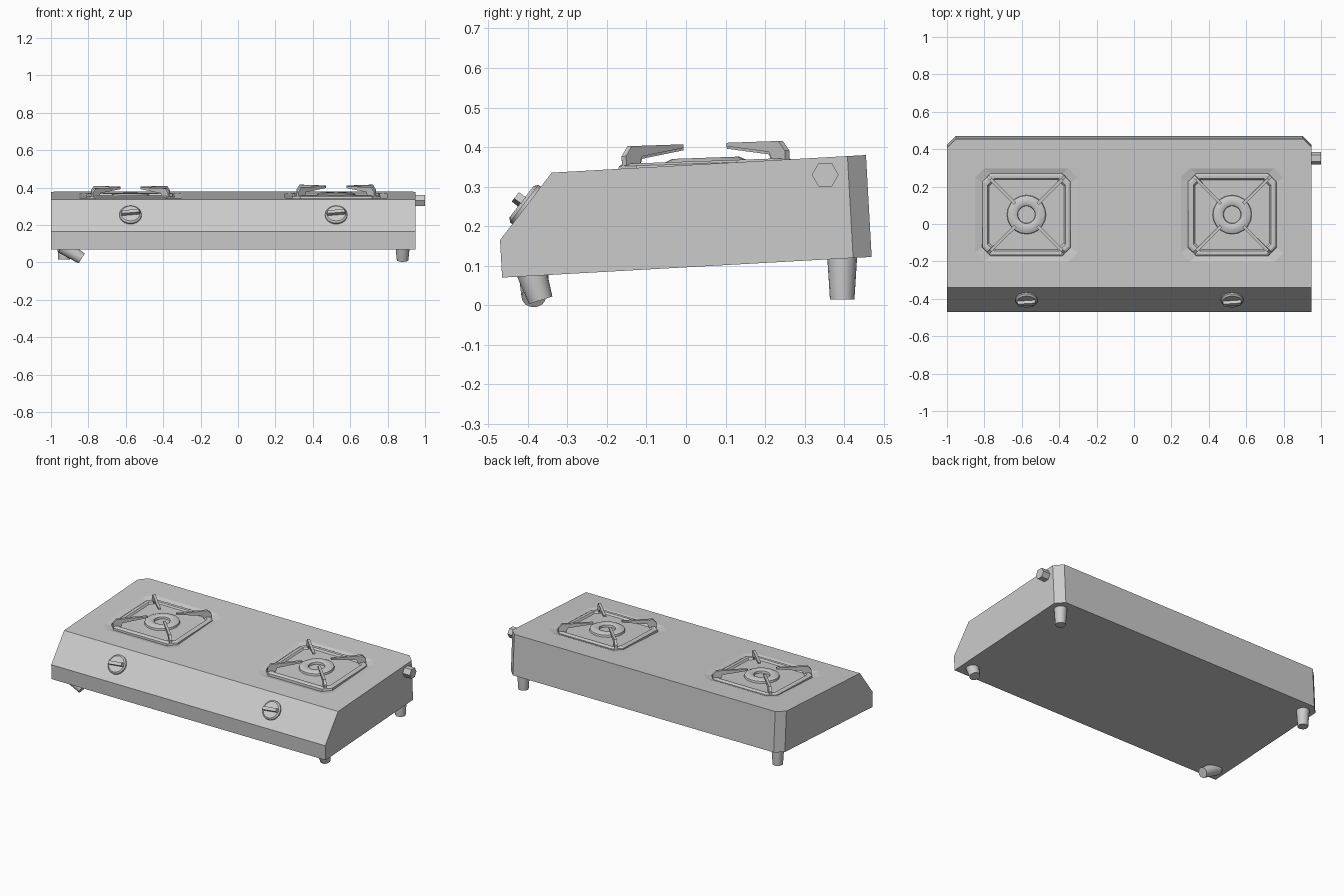
import bpy, bmesh
from math import radians, cos, sin, pi
from mathutils import Matrix, Vector

if "Cube" in bpy.data.objects:
    bpy.data.objects.remove(bpy.data.objects["Cube"])

TILT = radians(3.2)
BODY = Matrix.Translation((0, -0.465, 0.07)) @ Matrix.Rotation(TILT, 4, 'X')
DEPTH, HEIGHT, LIP, SLOPE = 0.936, 0.258, 0.095, 0.14

steel = bpy.data.materials.new("brushed grey metal")
steel.use_nodes = True
GREY = (0.6, 0.6, 0.6, 1)
steel.diffuse_color = GREY
steel.node_tree.nodes["Principled BSDF"].inputs["Base Color"].default_value = GREY


def finish(name, bm, matrix, smooth=False):
    bmesh.ops.recalc_face_normals(bm, faces=bm.faces)
    mesh = bpy.data.meshes.new(name)
    bm.to_mesh(mesh)
    bm.free()
    mesh.transform(matrix)
    mesh.materials.append(steel)
    obj = bpy.data.objects.new(name, mesh)
    bpy.context.collection.objects.link(obj)
    if smooth:
        bpy.ops.object.select_all(action='DESELECT')
        obj.select_set(True)
        bpy.context.view_layer.objects.active = obj
        bpy.ops.object.shade_smooth_by_angle(angle=radians(35))
    return obj


def loft(name, rings, matrix, smooth=False):
    """Skin a list of rings with equal point counts and cap both ends."""
    bm = bmesh.new()
    loops = [[bm.verts.new(p) for p in ring] for ring in rings]
    n = len(loops[0])
    for a, b in zip(loops, loops[1:]):
        for i in range(n):
            j = (i + 1) % n
            bm.faces.new((a[i], a[j], b[j], b[i]))
    bm.faces.new(loops[0])
    bm.faces.new(loops[-1])
    return finish(name, bm, matrix, smooth)


def octagon(hx, hy, c, z):
    corner = [(hx, hy - c), (hx - c, hy)]
    quarter = corner + [(-x, y) for x, y in reversed(corner)]
    return [(x, y, z) for x, y in quarter + [(-x, -y) for x, y in quarter]]


def circle(r, z, n):
    return [(r * cos(2 * pi * i / n), r * sin(2 * pi * i / n), z) for i in range(n)]


def turned(name, profile, matrix, n=16):
    return loft(name, [circle(r, z, n) for r, z in profile], matrix, n > 6)


def bar(name, outline, width, matrix):
    """Flat plate: an outline in the xz plane, given a width along y."""
    return loft(name, [[(x, s * width / 2, z) for x, z in outline] for s in (-1, 1)], matrix)


# Housing: side profile, with the two rear upright corners cut off
side = [(0, 0), (0, LIP), (SLOPE, HEIGHT), (DEPTH, HEIGHT), (DEPTH, 0)]
housing = loft("housing", [[(x, y, z) for y, z in side] for x in (-1, 0.95)], Matrix())
bm = bmesh.new()
bm.from_mesh(housing.data)
rear = [e for e in bm.edges if all(v.co.y > DEPTH - 0.01 for v in e.verts)
        and abs(e.verts[0].co.x - e.verts[1].co.x) < 0.01]
bmesh.ops.bevel(bm, geom=rear, offset=0.047, segments=1, affect='EDGES')
bm.to_mesh(housing.data)
bm.free()
housing.data.transform(BODY)

for tag, bx, lift in (("right", -0.575, 0), ("left", 0.525, 0.006)):
    # Shallow sloping recess pressed into the top
    well = BODY @ Matrix.Translation((bx, 0.528, HEIGHT))
    cutter = loft("recess_cutter", [octagon(0.23, 0.215, 0.045, -0.01),
                                    octagon(0.275, 0.25, 0.05, 0),
                                    octagon(0.275, 0.25, 0.05, 0.03)], well)
    cutter.hide_render = True
    cut = housing.modifiers.new("recess", 'BOOLEAN')
    cut.object, cut.operation, cut.solver = cutter, 'DIFFERENCE', 'EXACT'
    bpy.context.view_layer.objects.active = housing
    bpy.ops.object.modifier_apply(modifier=cut.name)
    bpy.data.objects.remove(cutter)

    # Drip tray with a raised rim and a sunken middle
    tray = (Matrix.Translation((bx, 0.05, 0.358 + lift / 2))
            @ Matrix.Rotation(radians(2), 4, 'X'))
    loft(tag + "_drip_tray", [octagon(0.237, 0.222, 0.045, -0.018),
                              octagon(0.235, 0.22, 0.045, -0.002),
                              octagon(0.225, 0.21, 0.042, 0.004),
                              octagon(0.208, 0.194, 0.036, 0.003),
                              octagon(0.2, 0.186, 0.034, -0.008)], tray)
    # Burner ring with an open centre
    turned(tag + "_burner", [(0.105, -0.01), (0.102, 0.004), (0.085, 0.012),
                             (0.058, 0.012), (0.048, 0.006), (0.046, -0.007)], tray, 20)
    # Four pan supports on the diagonals
    support = [(0.292, -0.004), (0.292, 0.02), (0.27, 0.045), (0.085, 0.045),
               (0.085, 0.036), (0.235, 0.018), (0.245, -0.004)]
    for k in range(4):
        turn = Matrix.Rotation(pi / 4 + k * pi / 2, 4, 'Z')
        bar(f"{tag}_pan_support_{k + 1}", support, 0.016,
            tray @ Matrix.Translation((0, 0, lift / 2)) @ turn)

    # Control knob: disc and grip standing square to the sloping panel
    normal = Vector((0, LIP - HEIGHT, SLOPE)).normalized()
    face = (BODY @ Matrix.Translation((bx, SLOPE / 2 + 0.002, (LIP + HEIGHT) / 2 + 0.002))
            @ normal.to_track_quat('Z', 'X').to_matrix().to_4x4()
            @ Matrix.Rotation(pi / 2, 4, 'Z'))
    turned(tag + "_knob_disc", [(0.06, -0.006), (0.059, 0.008), (0.05, 0.016)], face, 24)
    bar(tag + "_knob_grip", [(-0.052, 0.01), (-0.046, 0.036), (0.046, 0.036), (0.052, 0.01)],
        0.02, face @ Matrix.Rotation(radians(186), 4, 'Z'))

# Feet: tapered stubs, the front pair knocked askew
for name, place, lean_x, lean_y in (
        ("rear_left_foot", (0.88, 0.395, 0.125), 0, 0),
        ("rear_right_foot", (-0.93, 0.395, 0.125), 0, 0),
        ("front_left_foot", (0.88, -0.39, 0.082), 18, 0),
        ("front_right_foot", (-0.925, -0.385, 0.077), 0, -58)):
    drop = 0.11 if "rear" in name else 0.073
    if lean_y:
        drop = 0.105
    pose = (Matrix.Translation(place) @ Matrix.Rotation(radians(lean_x), 4, 'X')
            @ Matrix.Rotation(radians(lean_y), 4, 'Y'))
    turned(name, [(0.038, 0.02), (0.038, 0), (0.031, -drop)], pose, 16)

# Hexagonal gas inlet on the left side
turned("gas_inlet", [(0.034, -0.02), (0.034, 0.05)],
       Matrix.Translation((0.95, 0.352, 0.33)) @ Matrix.Rotation(pi / 2, 4, 'Y')
       @ Matrix.Rotation(pi / 6, 4, 'Z'), 6)
